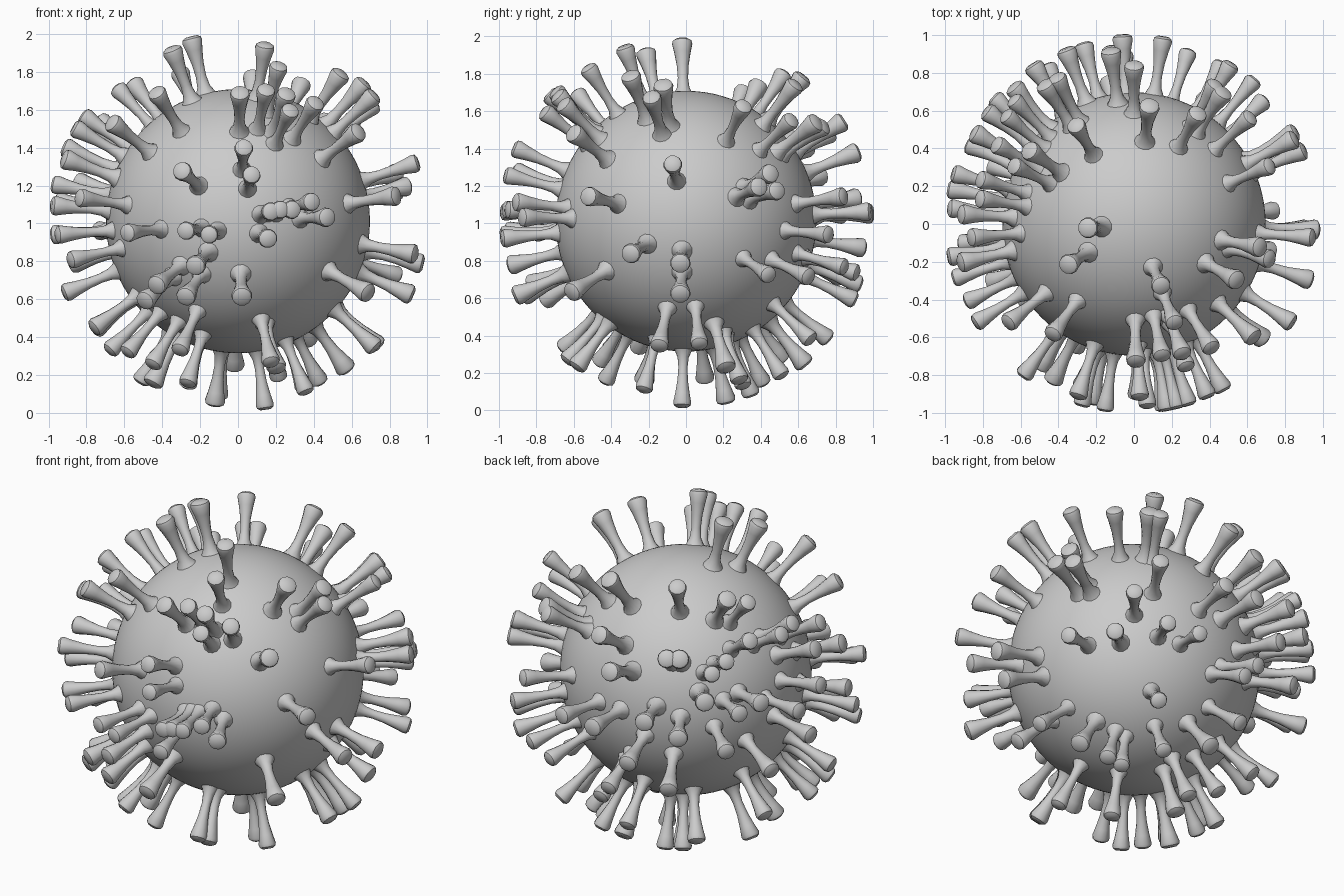
import bpy, bmesh, math, random
from mathutils import Vector

if "Cube" in bpy.data.objects:
    bpy.data.objects.remove(bpy.data.objects["Cube"])

random.seed(4)
CENTRE = Vector((0, 0, 1.012))
BODY_R, SIDES = 0.697, 12
# spike profile: (distance from centre, radius), flared foot and club head
PROFILE = [(0.66, 0.072), (0.70, 0.048), (0.735, 0.032), (0.79, 0.026), (0.86, 0.030),
           (0.93, 0.041), (0.978, 0.051), (0.995, 0.047), (1.006, 0.030)]


def finish(bm, name, angle):
    mesh = bpy.data.meshes.new(name)
    bm.to_mesh(mesh)
    bm.free()
    ob = bpy.data.objects.new(name, mesh)
    bpy.context.collection.objects.link(ob)
    bpy.ops.object.select_all(action='DESELECT')
    bpy.context.view_layer.objects.active = ob
    ob.select_set(True)
    bpy.ops.object.shade_smooth_by_angle(angle=math.radians(angle))
    return ob


def add_spike(bm, direction):
    """Lathe one spike along a direction from the centre."""
    d = direction.normalized()
    u = d.orthogonal().normalized()
    v = d.cross(u)
    fat = random.uniform(0.94, 1.1)
    rings = []
    for dist, rad in PROFILE:
        ring = []
        for i in range(SIDES):
            a = 2 * math.pi * i / SIDES
            ring.append(bm.verts.new(CENTRE + d * dist +
                                     (u * math.cos(a) + v * math.sin(a)) * rad * fat))
        rings.append(ring)
    for lo, hi in zip(rings, rings[1:]):
        for i in range(SIDES):
            j = (i + 1) % SIDES
            bm.faces.new((lo[i], lo[j], hi[j], hi[i]))
    bm.faces.new(rings[-1])
    bm.faces.new(rings[0][::-1])


def spike_group(name, axis, sign, tips):
    """Tips are seen square-on along one axis, so their depth follows from the radius."""
    bm = bmesh.new()
    for a, b in tips:
        p = [a, b]
        depth = math.sqrt(max(0.0, 0.97 ** 2 - a * a - b * b))
        p.insert(axis, sign * depth)
        add_spike(bm, Vector(p))
    finish(bm, name, 40)


# round body
bm = bmesh.new()
bmesh.ops.create_icosphere(bm, subdivisions=5, radius=BODY_R)
bmesh.ops.translate(bm, verts=bm.verts, vec=CENTRE)
finish(bm, "round_body", 40)

# front spikes (x, z)
spike_group("front_spikes", 1, -1, [
    (.03, .38), (.07, .24), (-.29, .26), (-.27, -.05), (-.15, -.07), (.155, -.09),
    (.02, -.39), (-.22, -.23), (-.27, -.39), (-.57, -.06), (.46, .02), (.38, .10),
    (.17, .05), (.22, .06), (.28, .06), (.67, -.37), (-.48, -.41), (.62, .46),
    (-.42, -.33), (.27, .57)])
# right spikes (y, z)
spike_group("right_spikes", 0, 1, [
    (-.07, .30), (-.51, .13), (-.29, -.17), (-.03, -.22), (-.03, -.38), (.43, -.28),
    (.38, .18), (.44, .25), (.475, .16), (.30, .60), (-.14, -.65), (.07, -.64)])
# top spikes (x, y)
spike_group("top_spikes", 2, 1, [
    (-.24, -.02), (-.34, -.21), (.14, -.32), (.21, -.51), (.08, .61), (.33, .57),
    (.53, -.29), (.65, -.12), (.70, -.18), (-.42, -.57), (-.65, -.51), (-.30, .51),
    (-.62, .30), (-.71, .41), (-.54, .38), (-.66, .56), (-.62, .64), (.01, -.71),
    (.145, -.68), (.25, -.67), (.40, -.64), (.42, .72), (.46, .68), (.60, .55)])
# left spikes (y, z)
spike_group("left_spikes", 0, -1, [
    (.26, .10), (.23, .51), (.18, -.07), (.13, .54), (.08, .19), (.05, .38),
    (-.07, .48), (-.17, .08), (-.20, .32), (-.28, -.07), (-.40, -.20), (-.51, .12),
    (.47, .20), (.41, -.22), (-.10, -.37), (-.30, -.55), (.30, -.56)])
# back spikes (x, z)
spike_group("back_spikes", 1, 1, [
    (.15, .05), (.28, -.27), (-.26, -.14), (-.35, .12), (-.12, .36),
    (.00, .52), (-.06, .04), (.45, -.24), (.50, .13), (-.52, .04), (-.45, -.29),
    (-.72, -.05), (-.62, .24), (-.40, .46), (-.46, .46), (-.12, -.33), (-.05, -.41),
    (-.76, .16), (.62, -.07), (.67, -.29)])
# bottom spikes (x, y)
spike_group("bottom_spikes", 2, -1, [
    (.56, .21), (.42, .28), (.34, .30), (.35, -.22), (.14, -.02), (-.12, .21),
    (-.10, .34), (-.26, .40), (-.26, -.42), (-.44, -.22), (-.50, .10), (-.44, -.45),
    (-.57, -.40), (-.66, -.25), (.17, -.62), (.20, -.57), (-.30, -.64), (.21, .50),
    (-.42, .50), (-.13, .74), (-.02, .62), (.37, .65)])
